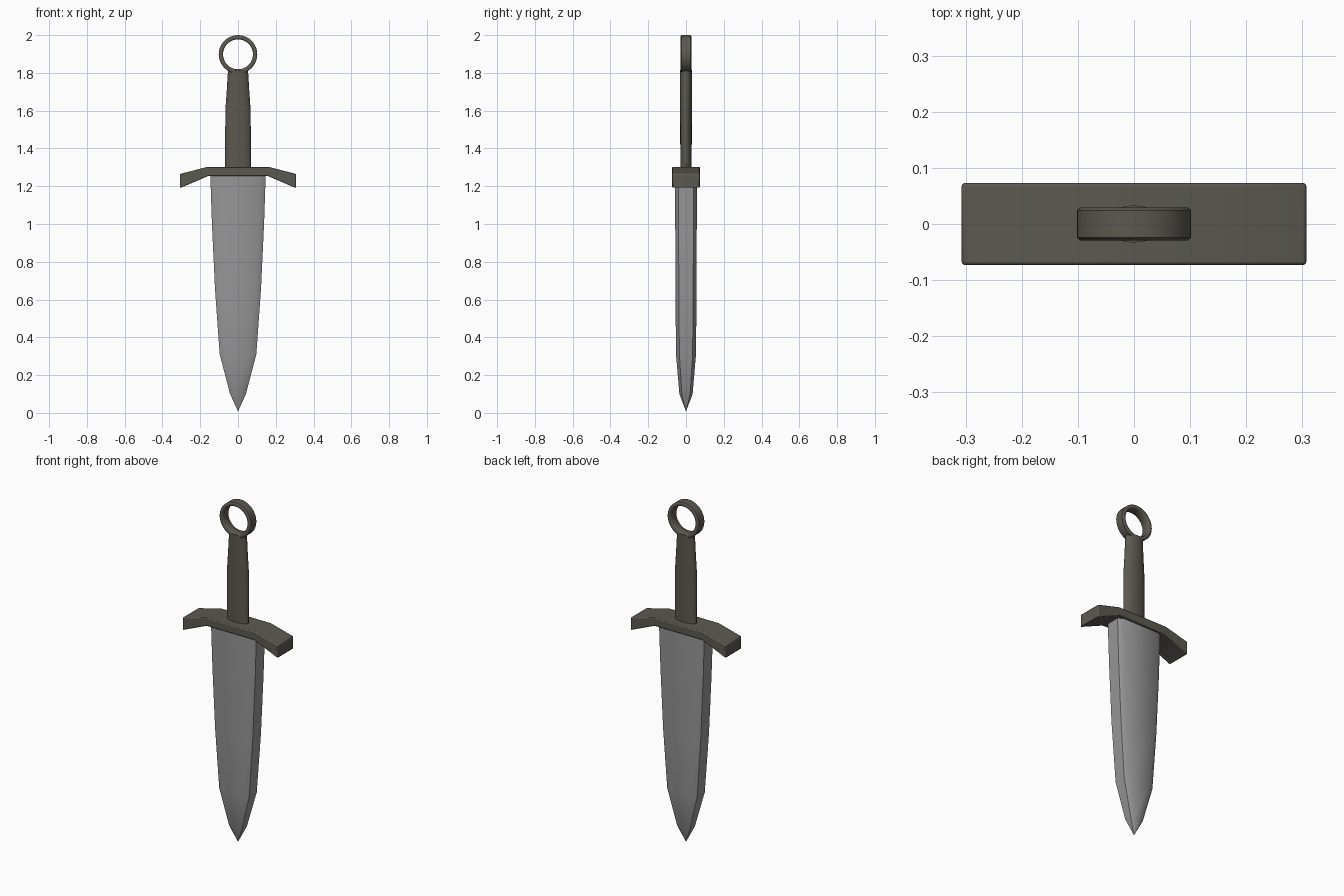
import bpy, bmesh, math

if "Cube" in bpy.data.objects:
    bpy.data.objects.remove(bpy.data.objects["Cube"])


def material(name, rgb):
    m = bpy.data.materials.new(name)
    m.diffuse_color = (*rgb, 1)
    m.use_nodes = True
    m.node_tree.nodes["Principled BSDF"].inputs["Base Color"].default_value = m.diffuse_color
    return m


STEEL = material("steel", (0.31, 0.31, 0.31))
IRON = material("dark_iron", (0.105, 0.1, 0.08))


def loft(name, rings, mat, closed=False, bevel=0, angle=30):
    """Skin a list of equal-length point rings; cap the ends unless closed."""
    bm = bmesh.new()
    vs = [[bm.verts.new(p) for p in r] for r in rings]
    n = len(rings[0])
    for i in range(len(vs) if closed else len(vs) - 1):
        a, b = vs[i], vs[(i + 1) % len(vs)]
        for j in range(n):
            k = (j + 1) % n
            bm.faces.new((a[j], a[k], b[k], b[j]))
    if not closed:
        bm.faces.new(vs[0])
        bm.faces.new(vs[-1])
    bmesh.ops.remove_doubles(bm, verts=bm.verts, dist=1e-5)
    bmesh.ops.recalc_face_normals(bm, faces=bm.faces)
    me = bpy.data.meshes.new(name)
    bm.to_mesh(me)
    bm.free()
    ob = bpy.data.objects.new(name, me)
    bpy.context.collection.objects.link(ob)
    me.materials.append(mat)
    if bevel:
        mod = ob.modifiers.new("soft_edges", 'BEVEL')
        mod.width, mod.segments = bevel, 2
    bpy.ops.object.select_all(action='DESELECT')
    ob.select_set(True)
    bpy.context.view_layer.objects.active = ob
    bpy.ops.object.shade_smooth_by_angle(angle=math.radians(angle))
    return ob


# Blade: eight-sided section (half width, flat half width, half depth, edge half depth)
def blade_ring(z, w, f, d, e):
    return [(w, -e, z), (w, e, z), (f, d, z), (-f, d, z),
            (-w, e, z), (-w, -e, z), (-f, -d, z), (f, -d, z)]


blade_sections = [
    (0.01, 0.001, 0.0005, 0.001, 0.0005),
    (0.10, 0.042, 0.021, 0.035, 0.022),
    (0.31, 0.097, 0.064, 0.053, 0.035),
    (0.66, 0.122, 0.095, 0.056, 0.038),
    (1.00, 0.138, 0.112, 0.057, 0.039),
    (1.27, 0.147, 0.121, 0.058, 0.040),
]
loft("blade", [blade_ring(*s) for s in blade_sections], STEEL, angle=35)

# Crossguard: drooping profile extruded through the depth
half = [(0.16, 1.303), (0.307, 1.265), (0.307, 1.19), (0.155, 1.255)]
outline = half + [(-x, z) for x, z in reversed(half)]
loft("crossguard", [[(x, y, z) for x, z in outline] for y in (-0.073, 0.073)],
     IRON, bevel=0.005)

# Grip: flattened oval that narrows toward the ring
N = 24
grip = []
for z, w, d in [(1.28, 0.069, 0.030), (1.60, 0.067, 0.031),
                (1.70, 0.060, 0.032), (1.815, 0.053, 0.033)]:
    grip.append([(w * math.cos(t), d * math.sin(t), z)
                 for t in (2 * math.pi * i / N for i in range(N))])
loft("grip", grip, IRON)

# Pommel ring: rounded band swept around the y axis
band = [(0.079, -0.024), (0.084, -0.029), (0.096, -0.029), (0.102, -0.024),
        (0.102, 0.024), (0.096, 0.029), (0.084, 0.029), (0.079, 0.024)]
S = 40
loft("pommel_ring", [[(r * math.cos(t), y, 1.898 + r * math.sin(t)) for r, y in band]
                     for t in (2 * math.pi * i / S for i in range(S))],
     IRON, closed=True, angle=50)
